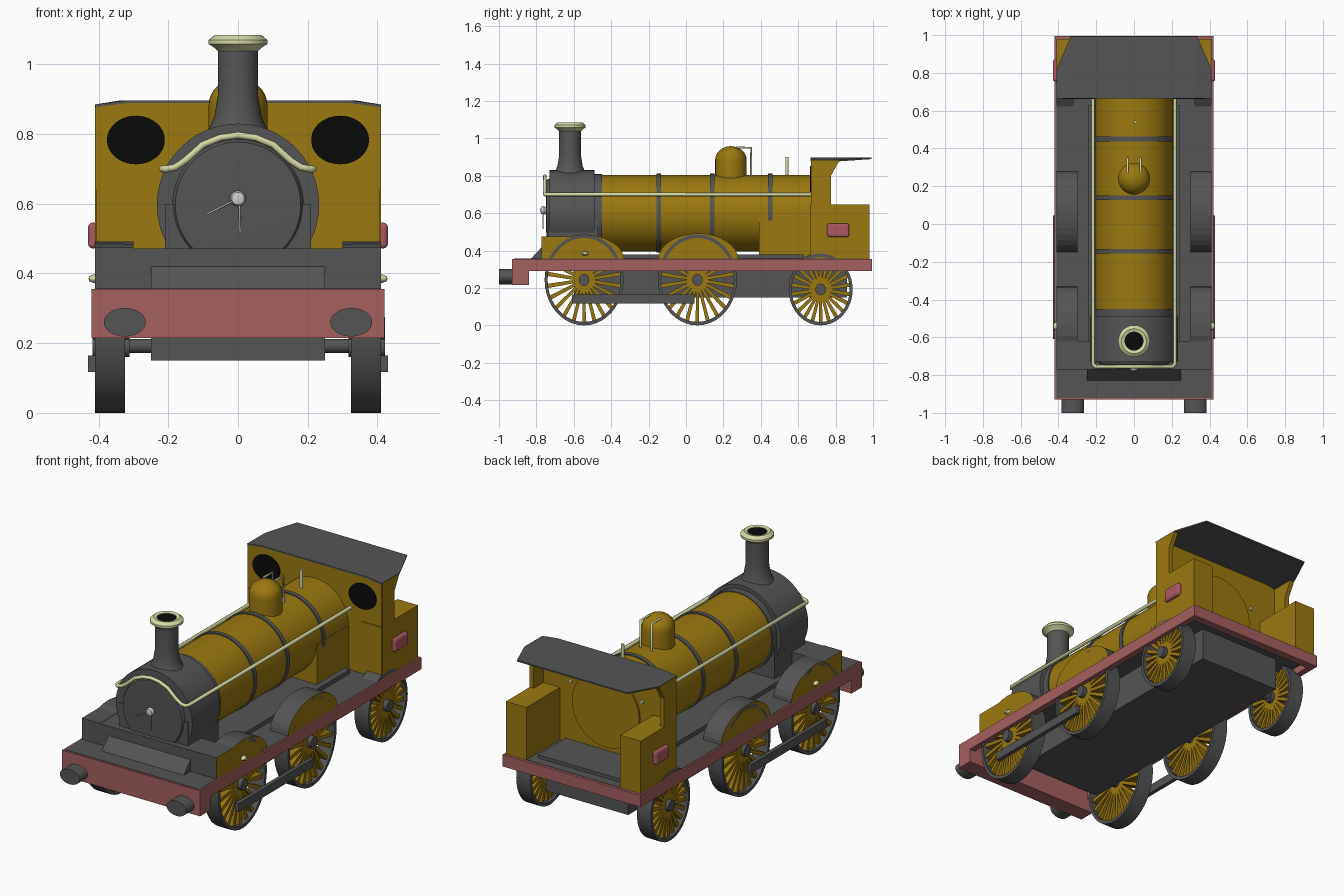
import bpy, bmesh, math
from mathutils import Matrix, Vector

cube = bpy.data.objects.get("Cube")
if cube:
    bpy.data.objects.remove(cube, do_unlink=True)


def material(name, r, g, b):
    m = bpy.data.materials.new(name)
    m.use_nodes = True
    m.diffuse_color = (r, g, b, 1)
    m.node_tree.nodes["Principled BSDF"].inputs["Base Color"].default_value = (r, g, b, 1)
    return m


OCHRE = material("ochre paint", 0.33, 0.19, 0.005)
GREY = material("dark grey", 0.09, 0.09, 0.09)
RED = material("dull red", 0.38, 0.115, 0.115)
PLATE = material("plate red", 0.42, 0.10, 0.13)
CREAM = material("pale brass", 0.68, 0.70, 0.38)
BLACK = material("black", 0.003, 0.003, 0.003)
STEEL = material("light steel", 0.62, 0.62, 0.62)
AXES = {"z": Matrix(), "y": Matrix.Rotation(-math.pi / 2, 4, "X"),
        "x": Matrix.Rotation(math.pi / 2, 4, "Y")}


def finish(name, bm, mats, smooth=False, rule=None):
    bmesh.ops.recalc_face_normals(bm, faces=bm.faces)
    if rule:
        for f in bm.faces:
            f.material_index = rule(f)
    me = bpy.data.meshes.new(name)
    bm.to_mesh(me)
    bm.free()
    for m in mats:
        me.materials.append(m)
    ob = bpy.data.objects.new(name, me)
    bpy.context.collection.objects.link(ob)
    if smooth:
        bpy.ops.object.select_all(action="DESELECT")
        ob.select_set(True)
        bpy.context.view_layer.objects.active = ob
        bpy.ops.object.shade_smooth_by_angle(angle=math.radians(35))
    return ob


def add_box(bm, x0, x1, y0, y1, z0, z1):
    mat = Matrix.Translation(((x0 + x1) / 2, (y0 + y1) / 2, (z0 + z1) / 2))
    mat = mat @ Matrix.Diagonal((abs(x1 - x0), abs(y1 - y0), abs(z1 - z0), 1))
    return bmesh.ops.create_cube(bm, size=1, matrix=mat)["verts"]


def box(name, mat, *dims):
    bm = bmesh.new()
    add_box(bm, *dims)
    return finish(name, bm, [mat])


def prism(name, mats, profile, start, end, rule=None, axis="x"):
    """Extrude a (y, z) outline along x, or an (x, z) outline along y."""
    bm = bmesh.new()
    place = (lambda a, b: (start, a, b)) if axis == "x" else (lambda a, b: (a, start, b))
    face = bm.faces.new([bm.verts.new(place(*p)) for p in profile])
    geo = bmesh.ops.extrude_face_region(bm, geom=[face])["geom"]
    d = end - start
    move = Vector((d, 0, 0) if axis == "x" else (0, d, 0))
    bmesh.ops.translate(bm, vec=move, verts=[v for v in geo if isinstance(v, bmesh.types.BMVert)])
    return finish(name, bm, mats, False, rule)


def lathe(name, mat, profile, centre, axis="z", stretch=(1, 1, 1), steps=40):
    """Spin (radius, height) points about an axis."""
    bm = bmesh.new()
    vs = [bm.verts.new((r, 0, h)) for r, h in profile]
    es = [bm.edges.new(p) for p in zip(vs, vs[1:])]
    bmesh.ops.spin(bm, geom=vs + es, cent=(0, 0, 0), axis=(0, 0, 1),
                   angle=math.tau, steps=steps)
    bmesh.ops.remove_doubles(bm, verts=bm.verts, dist=0.0001)
    bm.transform(Matrix.Translation(centre) @ Matrix.Diagonal((*stretch, 1)) @ AXES[axis])
    return finish(name, bm, [mat], True)


def disc(name, mat, r, h0, h1, centre, axis, stretch=(1, 1, 1), steps=40):
    return lathe(name, mat, [(0, h0), (r, h0), (r, h1), (0, h1)], centre, axis, stretch, steps)


def tube(name, mat, points, radius):
    cu = bpy.data.curves.new(name, "CURVE")
    cu.dimensions = "3D"
    cu.bevel_depth, cu.bevel_resolution, cu.use_fill_caps = radius, 2, True
    sp = cu.splines.new("POLY")
    sp.points.add(len(points) - 1)
    for p, co in zip(sp.points, points):
        p.co = (*co, 1)
    cu.materials.append(mat)
    ob = bpy.data.objects.new(name, cu)
    bpy.context.collection.objects.link(ob)


def arch(cy, ry, top, base, n=16):
    pts = [(cy - ry * math.cos(math.pi * i / n), base + (top - base) * math.sin(math.pi * i / n))
           for i in range(n + 1)]
    return pts


side_rule = lambda f: 0 if abs(f.normal.x) > 0.5 else 1

# Footplate, valances, frame
box("deck", GREY, -0.41, 0.41, -0.92, 0.98, 0.33, 0.357)
box("rear_beam", RED, -0.42, 0.42, 0.95, 0.995, 0.29, 0.355)
box("buffer_beam", RED, -0.42, 0.42, -0.93, -0.84, 0.215, 0.355)
box("main_frame", GREY, -0.25, 0.25, -0.60, 0.86, 0.15, 0.34)
box("upper_frame", GREY, -0.24, 0.24, -0.62, 0.63, 0.35, 0.38)
box("front_block", GREY, -0.40, 0.40, -0.77, -0.62, 0.35, 0.472)
prism("front_wedge", [GREY], [(-0.83, 0.355), (-0.77, 0.42), (-0.77, 0.355)], -0.25, 0.25)
box("smokebox_saddle", GREY, -0.21, 0.21, -0.735, -0.47, 0.355, 0.6)

# Boiler, smokebox and firebox
disc("boiler", OCHRE, 0.205, -0.46, 0.70, (0, 0, 0.6), "y", steps=48)
box("firebox", OCHRE, -0.207, 0.207, 0.39, 0.68, 0.36, 0.6)
for y in (-0.145, 0.14, 0.45):
    disc("boiler_band", GREY, 0.211, -0.012, 0.012, (0, y, 0.6), "y", steps=48)
lathe("smokebox", GREY, [(0, -0.75), (0.18, -0.745), (0.188, -0.73), (0.233, -0.73), (0.233, -0.49),
                         (0.212, -0.49), (0.212, -0.45), (0, -0.45)], (0, 0, 0.597), "y", steps=48)
lathe("door_knob", STEEL, [(0, -0.02), (0.018, -0.015), (0.023, 0), (0.012, 0.02), (0, 0.02)],
      (0, -0.76, 0.615), "y", steps=16)
tube("door_handle_long", STEEL, [(0, -0.765, 0.615), (-0.09, -0.765, 0.57)], 0.003)
tube("door_handle_short", STEEL, [(0.004, -0.765, 0.61), (0.006, -0.765, 0.515)], 0.003)

# Chimney and dome
lathe("chimney", GREY, [(0.12, 0.77), (0.085, 0.81), (0.068, 0.85), (0.058, 0.91), (0.058, 1.05)],
      (0, -0.62, 0), steps=32)
lathe("chimney_cap", CREAM, [(0.058, 1.038), (0.068, 1.048), (0.084, 1.058), (0.084, 1.07),
                             (0.066, 1.085), (0.05, 1.08), (0.05, 1.04)], (0, -0.62, 0), steps=32)
disc("chimney_opening", BLACK, 0.051, 1.07, 1.077, (0, -0.62, 0), "z", steps=32)
lathe("dome", OCHRE, [(0.084, 0.77), (0.084, 0.885)]
      + [(0.084 * math.cos(a), 0.885 + 0.073 * math.sin(a))
         for a in [math.pi / 2 * i / 8 for i in range(1, 9)]], (0, 0.24, 0), steps=32)

# Pipes, whistle and handrail
for s in (-1, 1):
    tube("valve_pipe", CREAM, [(s * 0.034, 0.348, 0.79), (s * 0.034, 0.348, 0.95),
                               (s * 0.034, 0.27, 0.95)], 0.006)
disc("whistle", CREAM, 0.009, 0.79, 0.90, (0.008, 0.54, 0), "z", steps=12)
hoop = [(-0.18, 0.705), (-0.15, 0.725), (-0.10, 0.77), (-0.05, 0.79)]
front = hoop + [(0, 0.797)] + [(-x, z) for x, z in reversed(hoop)]
tube("handrail", CREAM, [(-0.217, 0.70, 0.70), (-0.217, -0.74, 0.70), (-0.205, -0.755, 0.70)]
     + [(x, -0.755, z) for x, z in front]
     + [(0.205, -0.755, 0.70), (0.217, -0.74, 0.70), (0.217, 0.70, 0.70)], 0.01)

# Cab
prism("cab_front", [OCHRE], [(-0.407, 0.355), (0.407, 0.355), (0.407, 0.883), (0.32, 0.894),
                             (-0.32, 0.894), (-0.407, 0.883)], 0.668, 0.69, axis="y")
box("cab_floor", GREY, -0.25, 0.25, 0.69, 0.93, 0.355, 0.375)
bm = bmesh.new()
outline = [(-0.41, 0.82, 0.885), (-0.335, 0.992, 0.897), (0.335, 0.992, 0.897), (0.41, 0.82, 0.885),
           (0.41, 0.665, 0.885), (0.32, 0.665, 0.897), (-0.32, 0.665, 0.897), (-0.41, 0.665, 0.885)]
v = [bm.verts.new(p) for p in outline]
for ids in ((0, 1, 6, 7), (1, 2, 5, 6), (2, 3, 4, 5)):
    bm.faces.new([v[i] for i in ids])
roof = finish("cab_roof", bm, [GREY])
roof.modifiers.new("thickness", "SOLIDIFY").thickness = 0.008

# Wheels: tyre, spokes and hub, stretched to their height
def wheel(s, cy, cz, ry, spokes):
    x = s * 0.367
    k = cz / ry
    lathe("wheel_tyre", GREY, [(ry, -0.043), (ry, 0.043), (ry - 0.016, 0.043),
                               (ry - 0.016, -0.043), (ry, -0.043)], (x, cy, cz), "x", (1, 1, k))
    disc("wheel_hub", GREY, 0.028, -0.05, 0.055, (x, cy, cz), "x", (1, 1, k), 20)
    bm = bmesh.new()
    for i in range(spokes):
        vs = add_box(bm, -0.03, 0.03, -0.007, 0.007, 0.02, ry - 0.01)
        for vert in vs:
            if vert.co.z > 0.1:
                vert.co.y *= 1.4
        bmesh.ops.rotate(bm, verts=vs, matrix=Matrix.Rotation(math.tau * i / spokes, 3, "X"))
    bm.transform(Matrix.Translation((x, cy, cz)) @ Matrix.Diagonal((1, 1, k, 1)))
    finish("wheel_spokes", bm, [OCHRE])


WHEELS = ((-0.545, 0.243, 0.211), (0.061, 0.243, 0.211), (0.72, 0.192, 0.171))
for cy, cz, r in WHEELS:
    disc("axle", GREY, 0.02, -0.36, 0.36, (0, cy, cz), "x", steps=16)

# Parts repeated on both sides
for s in (-1, 1):
    for cy, cz, r in WHEELS:
        wheel(s, cy, cz, r, 22)
    box("valance", RED, s * 0.385, s * 0.42, -0.93, 0.99, 0.29, 0.355)
    box("coupling_rod", GREY, s * 0.408, s * 0.43, -0.61, 0.045, 0.118, 0.165)
    disc("buffer", GREY, 0.06, -1.0, -0.92, (s * 0.325, 0, 0.26), "y", (1, 1, 0.68), 32)
    prism("middle_splasher", [OCHRE, GREY], arch(0.065, 0.215, 0.492, 0.35),
          s * 0.30, s * 0.41, side_rule)
    front_arch = [p for p in arch(-0.55, 0.22, 0.485, 0.35) if p[0] > -0.62]
    prism("front_splasher", [OCHRE, GREY], [(-0.772, 0.35), (-0.772, 0.474), (-0.62, 0.474)]
          + front_arch, s * 0.30, s * 0.41, side_rule)
    prism("rear_splasher", [GREY], [(0.62, 0.355), (0.67, 0.385), (0.67, 0.355)],
          s * 0.32, s * 0.41)
    lathe("splasher_lamp", CREAM, [(0.02, -0.01), (0.02, 0.01), (0.012, 0.022), (0, 0.024)],
          (s * 0.405, -0.54, 0.385), "x", (s, 1, 0.6), 16)
    box("cab_side_lower", OCHRE, s * 0.285, s * 0.41, 0.67, 0.98, 0.355, 0.645)
    prism("cab_side_upper", [OCHRE], [(0.67, 0.64), (0.775, 0.64), (0.775, 0.80), (0.82, 0.882),
                                      (0.67, 0.882)], s * 0.385, s * 0.41)
    box("cab_front_panel", OCHRE, s * 0.285, s * 0.408, 0.664, 0.67, 0.357, 0.643)
    disc("cab_window", BLACK, 0.083, -0.004, 0.004, (s * 0.293, 0.666, 0.783), "y", (1, 1, 0.84))
    plate = box("side_plate", PLATE, s * 0.40, s * 0.43, 0.755, 0.872, 0.472, 0.546)
    bev = plate.modifiers.new("rounding", "BEVEL")
    bev.width, bev.segments = 0.013, 3
